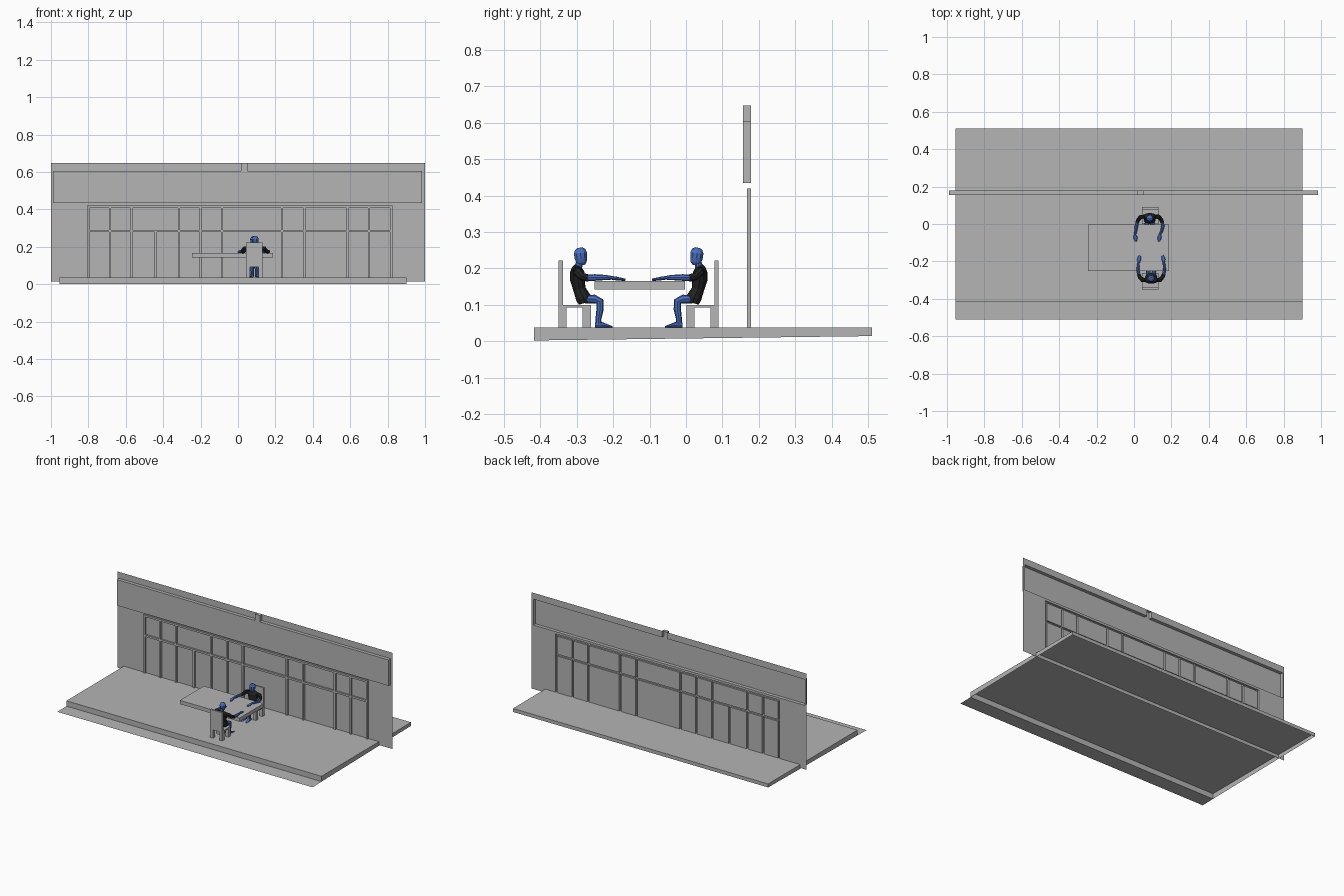
import bpy, bmesh, math
from mathutils import Vector

if "Cube" in bpy.data.objects:
    bpy.data.objects.remove(bpy.data.objects["Cube"])


def material(name, rgb):
    m = bpy.data.materials.new(name)
    m.diffuse_color = (*rgb, 1)
    m.use_nodes = True
    m.node_tree.nodes["Principled BSDF"].inputs["Base Color"].default_value = m.diffuse_color
    return m


GREY = material("plain grey", (0.46, 0.46, 0.46))
BLUE = material("body blue", (0.065, 0.16, 0.52))
BLACK = material("shirt black", (0.016, 0.016, 0.016))


def finish(name, bm, mat):
    me = bpy.data.meshes.new(name)
    bm.to_mesh(me)
    bm.free()
    me.materials.append(mat)
    ob = bpy.data.objects.new(name, me)
    bpy.context.collection.objects.link(ob)
    return ob


def add_box(bm, x, y, z):
    verts = bmesh.ops.create_cube(bm, size=1)["verts"]
    for v in verts:
        v.co = [(r[0] + r[1]) / 2 + c * (r[1] - r[0]) for r, c in zip((x, y, z), v.co)]
    return verts


def loft(name, stations, mat, place, sides=10):
    """Tube through (centre, side radius, other radius) stations, capped."""
    bm = bmesh.new()
    rings = []
    pts = [Vector(s[0]) for s in stations]
    for i, (_, ra, rb) in enumerate(stations):
        t = (pts[min(i + 1, len(pts) - 1)] - pts[max(i - 1, 0)]).normalized()
        a = Vector((1, 0, 0))
        a = (a - t * a.dot(t)).normalized()
        b = t.cross(a)
        rings.append([bm.verts.new(place(pts[i] + a * ra * math.cos(k * math.tau / sides)
                                         + b * rb * math.sin(k * math.tau / sides)))
                      for k in range(sides)])
    for lo, hi in zip(rings, rings[1:]):
        for k in range(sides):
            n = (k + 1) % sides
            bm.faces.new((lo[k], lo[n], hi[n], hi[k]))
    bm.faces.new(rings[0][::-1])
    bm.faces.new(rings[-1])
    bmesh.ops.recalc_face_normals(bm, faces=bm.faces)
    return finish(name, bm, mat)


# Floor: open-bottomed slab whose skirt tapers, plus a thin strip in front
FLOOR = 0.037
bm = bmesh.new()
add_box(bm, (-0.955, 0.90), (-0.418, 0.511), (0, FLOOR))
for v in bm.verts:
    if v.co.z < 0.01:
        v.co.z = 0.002 if v.co.y < 0 else 0.014
bottom = [f for f in bm.faces if f.normal.z < -0.5 or f.calc_center_median().z < 0.012]
bmesh.ops.delete(bm, geom=bottom, context="FACES_ONLY")
finish("floor_slab", bm, GREY)

bm = bmesh.new()
bm.faces.new([bm.verts.new(p) for p in ((-0.955, -0.511, 0), (0.90, -0.511, 0),
                                        (0.90, -0.418, 0.002), (-0.955, -0.418, 0.002))])
finish("front_strip", bm, GREY)

# Facade: one thin sheet whose window bars and fascia are pulled forward
WALL_Y = 0.178
BARS = [-0.80, -0.685, -0.57, -0.44, -0.315, -0.20, -0.085, 0.235, 0.355, 0.585, 0.70, 0.82]
HALF = 0.006
RAILS = [(0.278, 0.290), (0.408, 0.420)]


def depth(x, z):
    if 0.435 < z < 0.605 and -0.99 < x < 0.985:
        return 0.022
    if z > 0.605 and 0.015 < x < 0.05:
        return 0.022
    if FLOOR < z < 0.42 and BARS[0] - HALF < x < BARS[-1] + HALF:
        if any(a < z < b for a, b in RAILS):
            return 0.011
        if any(abs(x - b) < HALF and not (b == -0.44 and z > 0.28) for b in BARS):
            return 0.011
    return 0


xs = sorted([-1, -0.99, 0.015, 0.05, 0.985, 1] + [b + s * HALF for b in BARS for s in (-1, 1)])
zs = [0.015, FLOOR, 0.278, 0.290, 0.408, 0.420, 0.435, 0.605, 0.647]
nx, nz = len(xs) - 1, len(zs) - 1


def cell(i, j):
    if not (0 <= i < nx and 0 <= j < nz):
        return 0
    return depth((xs[i] + xs[i + 1]) / 2, (zs[j] + zs[j + 1]) / 2)


bm = bmesh.new()


def quad(*pts):
    bm.faces.new([bm.verts.new(p) for p in pts])


for i in range(nx + 1):
    for j in range(nz + 1):
        y = WALL_Y - cell(i, j)
        if i < nx and j < nz:
            quad((xs[i], y, zs[j]), (xs[i + 1], y, zs[j]),
                 (xs[i + 1], y, zs[j + 1]), (xs[i], y, zs[j + 1]))
        yl, yd = WALL_Y - cell(i - 1, j), WALL_Y - cell(i, j - 1)
        if yl != y and j < nz:
            quad((xs[i], yl, zs[j]), (xs[i], y, zs[j]), (xs[i], y, zs[j + 1]), (xs[i], yl, zs[j + 1]))
        if yd != y and i < nx:
            quad((xs[i], y, zs[j]), (xs[i], yd, zs[j]), (xs[i + 1], yd, zs[j]), (xs[i + 1], y, zs[j]))
bmesh.ops.remove_doubles(bm, verts=bm.verts, dist=1e-5)
finish("facade_wall", bm, GREY)

# Table top
bm = bmesh.new()
add_box(bm, (-0.246, 0.188), (-0.252, -0.003), (0.142, 0.166))
finish("table_top", bm, GREY)


# Chair: back, seat and four legs; d = 1 faces +y, d = -1 faces -y
def chair(name, y0, d):
    bm = bmesh.new()

    def part(x, u, z):
        add_box(bm, x, sorted((y0 + d * u[0], y0 + d * u[1])), z)

    part((0.042, 0.130), (0, 0.012), (0.10, 0.222))
    part((0.042, 0.130), (0, 0.089), (0.092, 0.10))
    for x in ((0.042, 0.063), (0.109, 0.130)):
        part(x, (0, 0.022), (FLOOR, 0.092))
        part(x, (0.066, 0.089), (FLOOR, 0.092))
    finish(name, bm, GREY)


# Seated figure in local coordinates: x sideways, y forward
def figure(name, x0, y0, d, reach):
    def place(p):
        return Vector((x0 + d * p.x, y0 + d * p.y, p.z))

    def body(part, stations, mat, sides=10):
        loft(name + "_" + part, stations, mat, place, sides)

    body("head", [((0, 0.004, 0.209), 0.008, 0.009), ((0, 0.003, 0.216), 0.014, 0.015),
                  ((0, 0.001, 0.229), 0.018, 0.018), ((0, 0, 0.242), 0.019, 0.019),
                  ((0, -0.001, 0.252), 0.014, 0.015), ((0, -0.002, 0.257), 0.006, 0.007)], BLUE)
    body("neck", [((0, -0.008, 0.195), 0.013, 0.012), ((0, -0.002, 0.220), 0.010, 0.010)], BLUE)
    body("shirt", [((0, 0.012, 0.105), 0.027, 0.017), ((0, 0.008, 0.119), 0.031, 0.021),
                   ((0, -0.003, 0.143), 0.026, 0.017), ((0, -0.008, 0.170), 0.035, 0.021),
                   ((0, -0.009, 0.190), 0.041, 0.020), ((0, -0.009, 0.202), 0.027, 0.014),
                   ((0, -0.007, 0.207), 0.013, 0.010)], BLACK, 12)
    for s, side in ((-1, "left"), (1, "right")):
        body(side + "_sleeve", [((s * 0.030, -0.010, 0.196), 0.009, 0.011),
                                ((s * 0.048, -0.008, 0.190), 0.012, 0.013),
                                ((s * 0.061, 0.006, 0.177), 0.011, 0.011),
                                ((s * 0.067, 0.022, 0.173), 0.010, 0.010)], BLACK, 8)
        r = reach * 0.012
        body(side + "_forearm", [((s * 0.065, 0.014, 0.174), 0.009, 0.009),
                                 ((s * 0.071, 0.040, 0.175), 0.009, 0.009),
                                 ((s * 0.069 + r / 2, 0.070, 0.175), 0.007, 0.007),
                                 ((s * 0.067 + r, 0.086, 0.174), 0.006, 0.005),
                                 ((s * 0.065 + r, 0.100, 0.172), 0.011, 0.005),
                                 ((s * 0.063 + r, 0.113, 0.170), 0.009, 0.004),
                                 ((s * 0.061 + r, 0.123, 0.169), 0.004, 0.003)], BLUE, 8)
        body(side + "_leg", [((s * 0.014, 0.012, 0.115), 0.012, 0.011),
                             ((s * 0.015, 0.038, 0.116), 0.012, 0.012),
                             ((s * 0.015, 0.053, 0.109), 0.011, 0.011),
                             ((s * 0.015, 0.054, 0.088), 0.010, 0.010),
                             ((s * 0.015, 0.049, 0.060), 0.008, 0.008),
                             ((s * 0.015, 0.050, 0.040), 0.007, 0.008)], BLUE, 8)
        body(side + "_foot", [((s * 0.015, 0.040, 0.044), 0.007, 0.007),
                              ((s * 0.016, 0.058, 0.045), 0.009, 0.008),
                              ((s * 0.018, 0.078, 0.041), 0.010, 0.004),
                              ((s * 0.018, 0.088, 0.039), 0.006, 0.002)], BLUE, 8)


chair("front_chair", -0.350, 1)
chair("rear_chair", 0.090, -1)
figure("front_figure", 0.092, -0.290, 1, 0)
figure("rear_figure", 0.084, 0.030, -1, 1)
